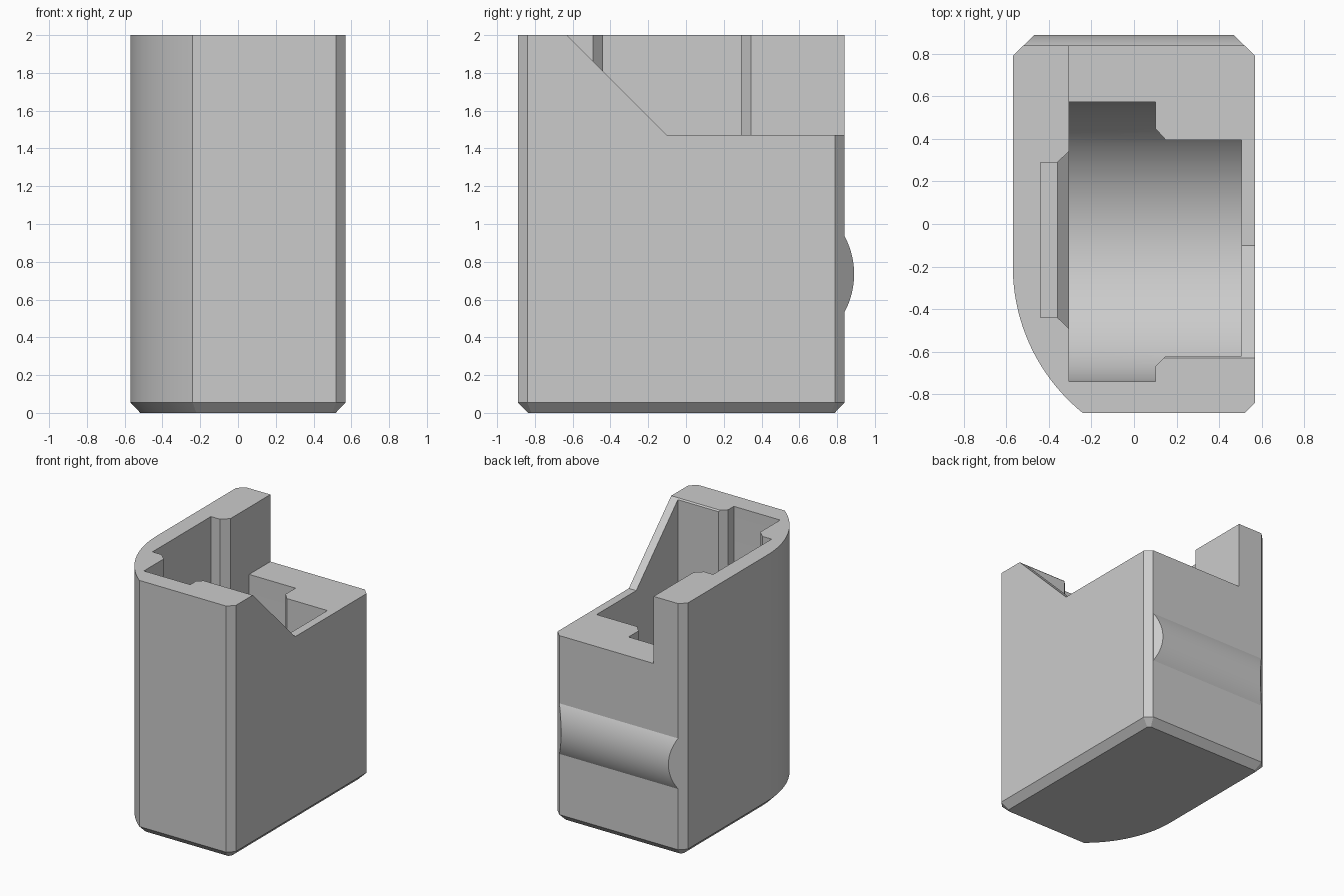
import bpy, bmesh
from math import sin, cos, asin, radians
from mathutils import Vector

cube = bpy.data.objects.get("Cube")
if cube:
    bpy.data.objects.remove(cube, do_unlink=True)

grey = bpy.data.materials.new("plain_grey")
grey.use_nodes = True
grey.diffuse_color = (0.6, 0.6, 0.6, 1)
grey.node_tree.nodes["Principled BSDF"].inputs["Base Color"].default_value = (0.6, 0.6, 0.6, 1)


def loft(name, rings):
    """Closed solid skinned through rings of equal point count."""
    bm = bmesh.new()
    loops = [[bm.verts.new(p) for p in ring] for ring in rings]
    for a, b in zip(loops, loops[1:]):
        for i in range(len(a)):
            j = (i + 1) % len(a)
            bm.faces.new((a[i], a[j], b[j], b[i]))
    bm.faces.new(loops[0][::-1])
    bm.faces.new(loops[-1])
    bmesh.ops.recalc_face_normals(bm, faces=bm.faces)
    mesh = bpy.data.meshes.new(name)
    bm.to_mesh(mesh)
    bm.free()
    mesh.materials.append(grey)
    obj = bpy.data.objects.new(name, mesh)
    bpy.context.collection.objects.link(obj)
    return obj


def along_z(pts, *heights):
    return [[(x, y, z) for x, y in pts] for z in heights]


def along_x(pts, *places):
    return [[(x, y, z) for y, z in pts] for x in places]


def activate(obj):
    bpy.ops.object.select_all(action='DESELECT')
    obj.select_set(True)
    bpy.context.view_layer.objects.active = obj


def boolean(target, tool, operation='DIFFERENCE'):
    activate(target)
    mod = target.modifiers.new("cut", 'BOOLEAN')
    mod.operation, mod.solver, mod.object = operation, 'EXACT', tool
    bpy.ops.object.modifier_apply(modifier=mod.name)
    bpy.data.objects.remove(tool, do_unlink=True)


def inset(pts, d):
    """Offset a counter-clockwise outline inwards with mitred corners."""
    out = []
    for i, p in enumerate(pts):
        p, a, b = Vector(p), Vector(pts[i - 1]), Vector(pts[(i + 1) % len(pts)])
        u, v = (p - a).normalized(), (b - p).normalized()
        n1, n2 = Vector((-u.y, u.x)), Vector((-v.y, v.x))
        out.append(tuple(p + (n1 + n2) * d / (1 + n1.dot(n2))))
    return out


# Housing: chamfered outline with one large rounded front corner
W, FRONT, BACK, C = 0.57, -0.89, 0.84, 0.05
R, ARC_Y = 0.886, -0.2
sweep = asin((ARC_Y - FRONT) / R)
arc = [(-W + R - R * cos(sweep * i / 24), ARC_Y - R * sin(sweep * i / 24)) for i in range(25)]
outline = arc + [(W - C, FRONT), (W, FRONT + C), (W, BACK - C), (W - C, BACK),
                 (-W + C, BACK), (-W, BACK - C)]
body = loft("housing", along_z(inset(outline, 0.053), 0) + along_z(outline, 0.055, 2))

# Stepped opening with a sloped end
INNER = -0.305
boolean(body, loft("step_cutter", along_x(
    [(-0.73, 2.1), (-0.1, 1.47), (1, 1.47), (1, 2.1)], INNER, 0.7)))

# Chamber: stepped plan, round-bottomed
plan = [(INNER, -0.74), (0.1, -0.74), (0.1, -0.67), (0.15, -0.62), (0.505, -0.62),
        (0.505, 0.395), (0.15, 0.395), (0.1, 0.45), (0.1, 0.575), (INNER, 0.575)]
chamber = loft("chamber_cutter", along_z(plan, 0.02, 2.1))
CY, CZ, CR = -0.083, 0.735, 0.66
bowl = [(CY - CR * cos(radians(5 * i)), CZ - CR * sin(radians(5 * i))) for i in range(37)]
trough = loft("trough_cutter", along_x(bowl + [(CY + CR, 2.2), (CY - CR, 2.2)], -0.6, 0.7))
boolean(chamber, trough, 'INTERSECT')
boolean(body, chamber)

# Bevelled recess in the tall side wall
recess = []
for x, grow in ((-0.44, 0), (-0.36, 0), (INNER, 0.053), (-0.25, 0.053)):
    y0, y1, z0 = -0.44 - grow, 0.29 + grow, 0.37 - grow
    recess.append([(x, y0, z0), (x, y1, z0), (x, y1, 2.1), (x, y0, 2.1)])
boolean(body, loft("recess_cutter", recess))

# Rounded rib across the back, ends mitred in line with the corner chamfers
RIB_R, RIB_Z = 0.425, 0.735
half = asin(0.208 / RIB_R)
seg = [(0.89 - RIB_R + RIB_R * cos(half * t / 12), RIB_Z + RIB_R * sin(half * t / 12))
       for t in range(-12, 13)]
rib = loft("back_rib", [[(s * (W + BACK - C - 0.001 - y), y, z) for y, z in seg] for s in (-1, 1)])

for obj in (body, rib):
    activate(obj)
    bpy.ops.object.shade_smooth_by_angle(angle=radians(25))
